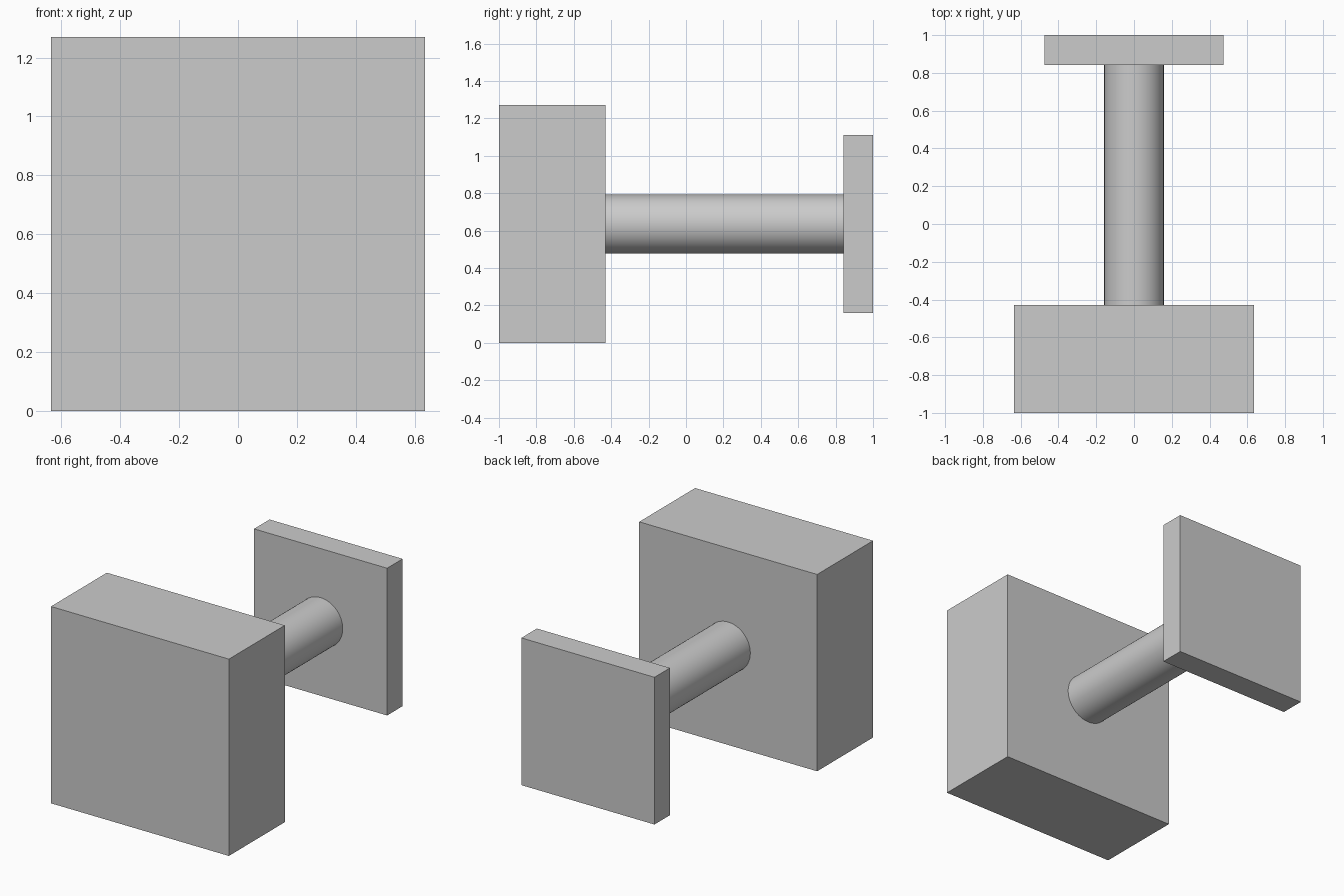
import bpy
import math

cube = bpy.data.objects.get("Cube")
if cube:
    bpy.data.objects.remove(cube, do_unlink=True)

AXIS_Z = 0.635   # height of the shared centre line

# Single plain grey
grey = bpy.data.materials.new("plain_grey")
grey.use_nodes = True
colour = (0.6, 0.6, 0.6, 1)
grey.diffuse_color = colour
grey.node_tree.nodes["Principled BSDF"].inputs["Base Color"].default_value = colour


def finish(name):
    obj = bpy.context.object
    obj.name = name
    obj.data.name = name
    obj.data.materials.append(grey)
    return obj


def square_block(name, side, y_front, y_back):
    """Square slab centred on the shaft line, spanning y_front to y_back."""
    bpy.ops.mesh.primitive_cube_add(size=1, location=(0, (y_front + y_back) / 2, AXIS_Z))
    obj = finish(name)
    obj.scale = (side, y_back - y_front, side)
    bpy.ops.object.transform_apply(location=False, rotation=False, scale=True)


# Thick front head and thin back plate
square_block("front_block", 1.27, -1, -0.43)
square_block("back_plate", 0.95, 0.842, 1)

# Round shaft joining them
bpy.ops.mesh.primitive_cylinder_add(
    vertices=64, radius=0.158, depth=1.272,
    location=(0, 0.206, AXIS_Z), rotation=(math.pi / 2, 0, 0))
finish("shaft")
bpy.ops.object.shade_smooth_by_angle(angle=math.radians(30))
